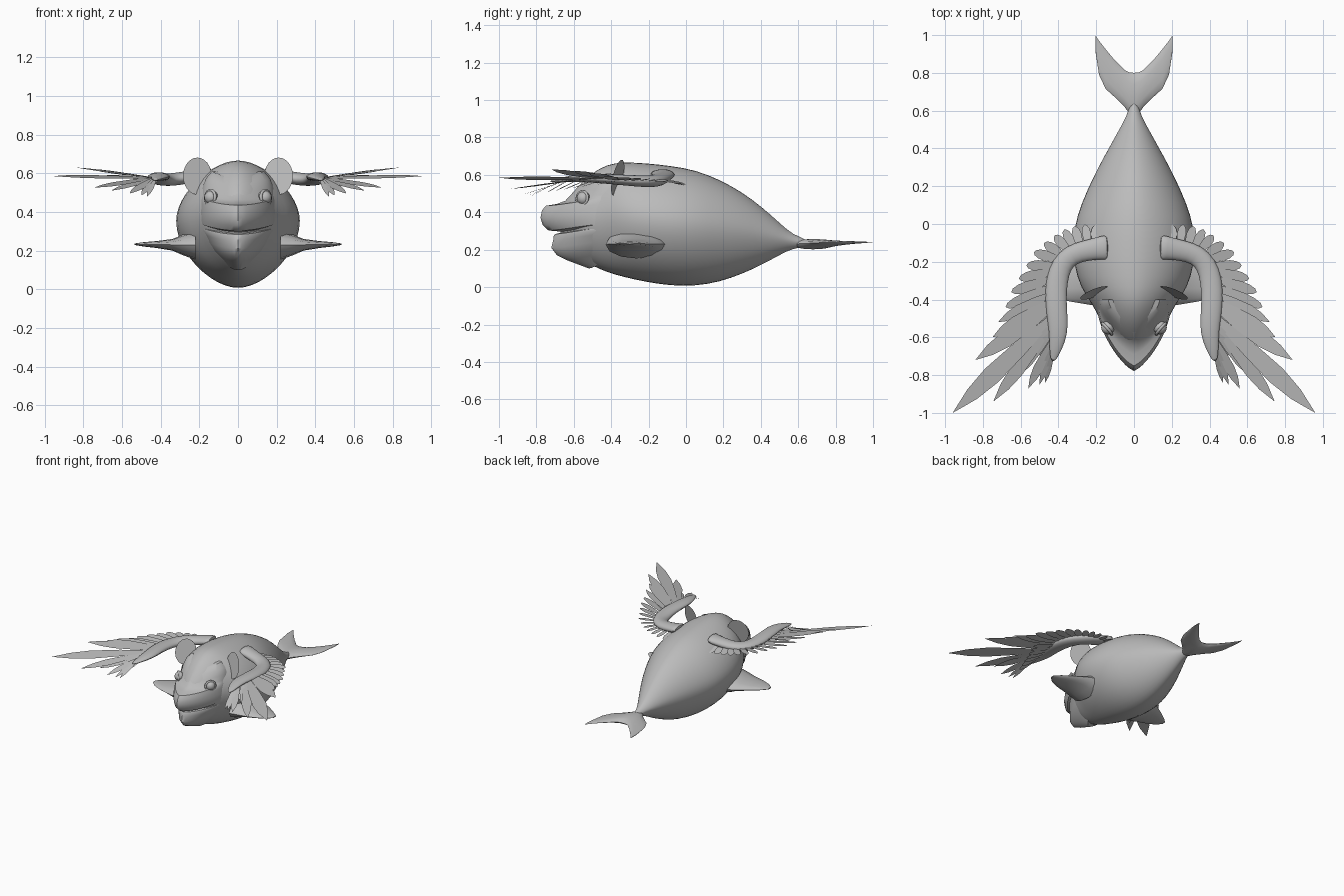
import bpy, bmesh, math
from mathutils import Vector

if "Cube" in bpy.data.objects:
    bpy.data.objects.remove(bpy.data.objects["Cube"])

grey = bpy.data.materials.new("stone grey")
grey.diffuse_color = (0.5, 0.5, 0.5, 1)
grey.use_nodes = True
grey.node_tree.nodes["Principled BSDF"].inputs["Base Color"].default_value = grey.diffuse_color


def finish(bm, name, mirror=False, subdiv=0, angle=50):
    """Turn a bmesh into a smooth-shaded object, optionally mirrored across x."""
    bmesh.ops.recalc_face_normals(bm, faces=bm.faces)
    mesh = bpy.data.meshes.new(name)
    bm.to_mesh(mesh)
    bm.free()
    ob = bpy.data.objects.new(name, mesh)
    bpy.context.collection.objects.link(ob)
    mesh.materials.append(grey)
    bpy.ops.object.select_all(action='DESELECT')
    ob.select_set(True)
    bpy.context.view_layer.objects.active = ob
    bpy.ops.object.shade_smooth_by_angle(angle=math.radians(angle))
    if mirror:
        ob.modifiers.new("mirror", 'MIRROR').use_axis[0] = True
    if subdiv:
        sub = ob.modifiers.new("subdivision", 'SUBSURF')
        sub.levels = sub.render_levels = subdiv
    return ob


def loft(rings, name, closed=True, caps=(True, True), **kw):
    """Skin a list of equal-length rings."""
    bm = bmesh.new()
    vs = [[bm.verts.new(p) for p in r] for r in rings]
    n = len(vs[0])
    for a, b in zip(vs, vs[1:]):
        for i in range(n if closed else n - 1):
            j = (i + 1) % n
            bm.faces.new((a[i], a[j], b[j], b[i]))
    if caps[0]:
        bm.faces.new(vs[0])
    if caps[1]:
        bm.faces.new(vs[-1])
    return finish(bm, name, **kw)


def spow(v, e):
    return math.copysign(abs(v) ** e, v)


# Body: keeled cross-sections (y, top, bottom, half width)
stations = [(-.645, .46, .33, .04), (-.61, .50, .22, .10), (-.56, .56, .15, .15),
            (-.50, .615, .11, .185), (-.42, .66, .075, .225), (-.34, .672, .052, .285),
            (-.22, .667, .024, .322), (-.08, .652, .003, .328), (.05, .63, .002, .305),
            (.18, .578, .024, .25), (.30, .51, .068, .192), (.40, .435, .115, .135),
            (.50, .345, .17, .08), (.57, .28, .208, .038), (.66, .25, .218, .014)]
rings = []
for y, zt, zb, w in stations:
    zm = zb + (zt - zb) * .53
    ring = []
    for i in range(24):
        a = math.tau * i / 24
        c = spow(math.cos(a), 1.15)
        ring.append((w * spow(math.sin(a), 1.15), y,
                     zm + c * ((zt - zm) if c > 0 else (zm - zb))))
    rings.append(ring)
loft(rings, "body", subdiv=1)

# Head: horizontal slices (z, front y, half width) with a mouth groove
slices = [(.10, -.52, .07), (.145, -.64, .11), (.17, -.69, .135), (.21, -.72, .16),
          (.25, -.71, .18), (.272, -.708, .193), (.284, -.70, .193), (.29, -.672, .178),
          (.297, -.672, .178), (.303, -.735, .197), (.33, -.765, .2), (.37, -.778, .2),
          (.41, -.77, .195), (.435, -.75, .192), (.445, -.69, .19), (.462, -.645, .187),
          (.50, -.61, .182), (.54, -.575, .165), (.575, -.53, .135)]
rings = []
for z, yf, w in slices:
    ring = []
    for i in range(-14, 15):
        a = i / 14 * math.pi / 2
        t = math.sin(a)
        ring.append((w * t, yf + (-.40 - yf) * (1 - math.cos(a)) ** .68, z + .035 * t * t))
    rings.append(ring)
loft(rings, "head", angle=40)

# Eyes with raised lids
for s, side in ((1, "left"), (-1, "right")):
    bm = bmesh.new()
    bmesh.ops.create_uvsphere(bm, u_segments=20, v_segments=12, radius=.036)
    bmesh.ops.translate(bm, verts=bm.verts, vec=(s * .138, -.548, .475))
    finish(bm, side + "_eye")
    bpy.ops.mesh.primitive_torus_add(major_radius=.037, minor_radius=.008,
                                     major_segments=20, minor_segments=8,
                                     location=(s * .143, -.555, .475))
    lid = bpy.context.object
    lid.name = side + "_eyelid"
    lid.rotation_euler = Vector((s * .75, -.66, .1)).to_track_quat('Z', 'Y').to_euler()
    lid.data.materials.append(grey)
    bpy.ops.object.shade_smooth_by_angle(angle=math.radians(60))


def blade(sections, name, z0, slope):
    """Fin lofted outward: sections are (x, front y, back y, half thickness)."""
    rings = []
    for x, y0, y1, th in sections:
        z = z0 + slope * x
        ring = []
        for i in range(12):
            a = math.tau * i / 12
            ring.append((x, (y0 + y1) / 2 - (y1 - y0) / 2 * math.cos(a), z + th * math.sin(a)))
        rings.append(ring)
    return loft(rings, name, caps=(False, True), mirror=True, angle=60)


# Tail flukes and side flippers
blade([(0, .56, .80, .028), (.025, .585, .803, .026), (.05, .62, .815, .022),
       (.10, .67, .865, .015), (.15, .715, .925, .01), (.185, .79, .97, .006),
       (.205, .92, 1.0, .002)], "tail_flukes", .23, .05)
blade([(.22, -.43, -.10, .075), (.28, -.42, -.11, .055), (.34, -.41, -.14, .03),
       (.42, -.39, -.19, .018), (.49, -.36, -.24, .011), (.535, -.32, -.28, .004)],
      "flippers", .225, .015)

# Ears: thin flat leaning discs
bm = bmesh.new()
ux, uz = Vector((.074, -.028, 0)), Vector((0, .022, .096))
bm.faces.new([bm.verts.new(Vector((.21, -.365, .585)) + ux * math.cos(a) + uz * math.sin(a))
              for a in (math.tau * i / 24 for i in range(24))])
finish(bm, "ears", mirror=True)

# Wing arms: flattened tube along a bent path (x, y, z, half width, half thickness)
arm = [(.135, -.125, .605, .075, .03), (.17, -.125, .598, .062, .032),
       (.25, -.14, .58, .056, .034), (.33, -.16, .568, .056, .034),
       (.385, -.215, .565, .058, .032), (.41, -.30, .57, .06, .03),
       (.415, -.40, .578, .058, .028), (.405, -.50, .582, .056, .024),
       (.40, -.58, .582, .05, .02), (.415, -.66, .575, .035, .014),
       (.43, -.73, .565, .012, .006)]
rings = []
for k, (x, y, z, w, th) in enumerate(arm):
    p, q = arm[max(k - 1, 0)], arm[min(k + 1, len(arm) - 1)]
    side = Vector((p[1] - q[1], q[0] - p[0], 0)).normalized()
    rings.append([Vector((x, y, z + th * math.sin(a))) + side * w * math.cos(a)
                  for a in (math.tau * i / 14 for i in range(14))])
loft(rings, "wing_arms", mirror=True, subdiv=1)


def feather(bm, root, tip, w, blunt):
    """Flat leaf-shaped feather with a slight roll."""
    root, tip = Vector(root), Vector(tip)
    d = tip - root
    side = Vector((-d.y, d.x, 0)).normalized() * w + Vector((0, 0, w * .18))
    prof = [(0, .35), (.3, .8), (.6, 1), (.8, .85 if blunt else .72),
            (.94, .5 if blunt else .22)]
    pts = [root + d * t + side * h for t, h in prof] + [tip]
    pts += [root + d * t - side * h for t, h in reversed(prof)]
    bm.faces.new([bm.verts.new(p) for p in pts])


# Long flight feathers: root x, y then tip x, y, z and half width
flight = [(.425, -.66, .47, -.84, .48, .014), (.43, -.64, .50, -.85, .485, .018),
          (.43, -.61, .56, -.87, .495, .026), (.43, -.57, .655, -.83, .51, .03),
          (.44, -.54, .745, -.94, .525, .036), (.44, -.50, .96, -1.0, .585, .05),
          (.44, -.45, .84, -.72, .63, .042), (.44, -.41, .75, -.60, .622, .036),
          (.44, -.37, .72, -.52, .61, .033)]
bm = bmesh.new()
for rx, ry, tx, ty, tz, w in flight:
    feather(bm, (rx, ry, .578), (tx, ty, tz), w, False)
finish(bm, "flight_feathers", mirror=True)

# Short rounded feathers fanned around the elbow: root x, y, tip x, y
short = [(.43, -.33, .68, -.44), (.43, -.29, .65, -.36), (.42, -.25, .61, -.29),
         (.41, -.22, .57, -.22), (.39, -.19, .53, -.15), (.37, -.17, .475, -.10),
         (.34, -.15, .42, -.06), (.31, -.14, .37, -.03), (.28, -.13, .315, -.012),
         (.24, -.12, .26, -.003), (.205, -.12, .205, -.005), (.18, -.12, .16, -.02)]
bm = bmesh.new()
for i, (rx, ry, tx, ty) in enumerate(short):
    feather(bm, (rx, ry, .572), (tx, ty, .59 - .0045 * i), .031 - .0008 * i, True)
finish(bm, "elbow_feathers", mirror=True)

# Small covert feathers hanging below the flight feathers
bm = bmesh.new()
for i in range(7):
    y = -.36 - .045 * i
    feather(bm, (.42, y, .57), (.58 - .016 * i, y - .11, .55 - .007 * i), .022, True)
finish(bm, "covert_feathers", mirror=True)
